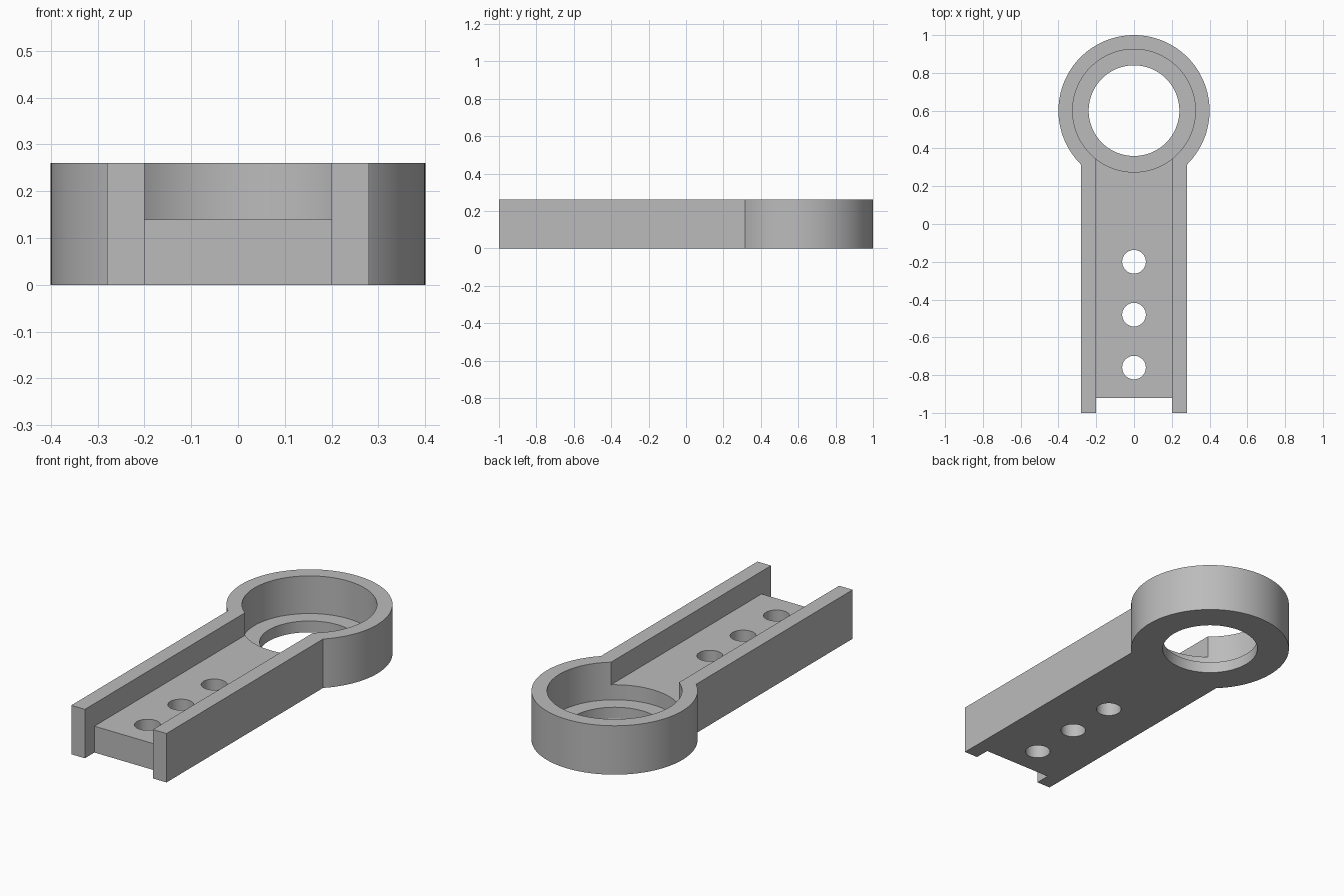
import bpy
import math

if "Cube" in bpy.data.objects:
    bpy.data.objects.remove(bpy.data.objects["Cube"], do_unlink=True)

grey = bpy.data.materials.new("plain grey")
grey.use_nodes = True
colour = (0.5, 0.5, 0.5, 1)
grey.diffuse_color = colour
grey.node_tree.nodes["Principled BSDF"].inputs["Base Color"].default_value = colour

HEIGHT = 0.26       # overall thickness
FLOOR = 0.14        # channel floor
LEDGE = 0.06        # seat ledge inside the ring
RING_Y = 0.6        # ring centre
OVER = 0.1          # cutter overshoot


def box(name, half_width, y0, y1, z0, z1):
    bpy.ops.mesh.primitive_cube_add(size=1, location=(0, (y0 + y1) / 2, (z0 + z1) / 2))
    ob = bpy.context.object
    ob.name = name
    ob.scale = (2 * half_width, y1 - y0, z1 - z0)
    bpy.ops.object.transform_apply(location=True, scale=True)
    ob.data.materials.append(grey)
    return ob


def disc(name, radius, y, z0, z1, sides=128):
    bpy.ops.mesh.primitive_cylinder_add(vertices=sides, radius=radius, depth=z1 - z0,
                                        location=(0, y, (z0 + z1) / 2))
    ob = bpy.context.object
    ob.name = name
    bpy.ops.object.transform_apply(location=True)
    ob.data.materials.append(grey)
    return ob


def combine(target, tool, operation):
    bpy.context.view_layer.objects.active = target
    mod = target.modifiers.new(operation, 'BOOLEAN')
    mod.operation = operation
    mod.solver = 'EXACT'
    mod.object = tool
    bpy.ops.object.modifier_apply(modifier=mod.name)
    bpy.data.objects.remove(tool, do_unlink=True)


# Solid arm joined to the round head
arm = box("ring_bracket", 0.28, -1, RING_Y, 0, HEIGHT)
combine(arm, disc("ring_head", 0.4, RING_Y, 0, HEIGHT), 'UNION')

# Channel between the side rails, and the notch at the open end
combine(arm, box("channel", 0.2, -1 - OVER, RING_Y, FLOOR, HEIGHT + OVER), 'DIFFERENCE')
combine(arm, box("end_notch", 0.2, -1 - OVER, -0.92, -OVER, HEIGHT + OVER), 'DIFFERENCE')

# Stepped bore in the ring
combine(arm, disc("ring_recess", 0.325, RING_Y, LEDGE, HEIGHT + OVER), 'DIFFERENCE')
combine(arm, disc("ring_bore", 0.24, RING_Y, -OVER, HEIGHT + OVER), 'DIFFERENCE')

# Row of three bolt holes
for i in range(3):
    combine(arm, disc("bolt_hole", 0.0625, -0.76 + 0.28 * i, -OVER, HEIGHT + OVER, 64),
            'DIFFERENCE')

# One material, smooth bores with crisp edges
arm.data.materials.clear()
arm.data.materials.append(grey)
for face in arm.data.polygons:
    face.material_index = 0
bpy.ops.object.select_all(action='DESELECT')
arm.select_set(True)
bpy.context.view_layer.objects.active = arm
bpy.ops.object.shade_smooth_by_angle(angle=math.radians(30))
